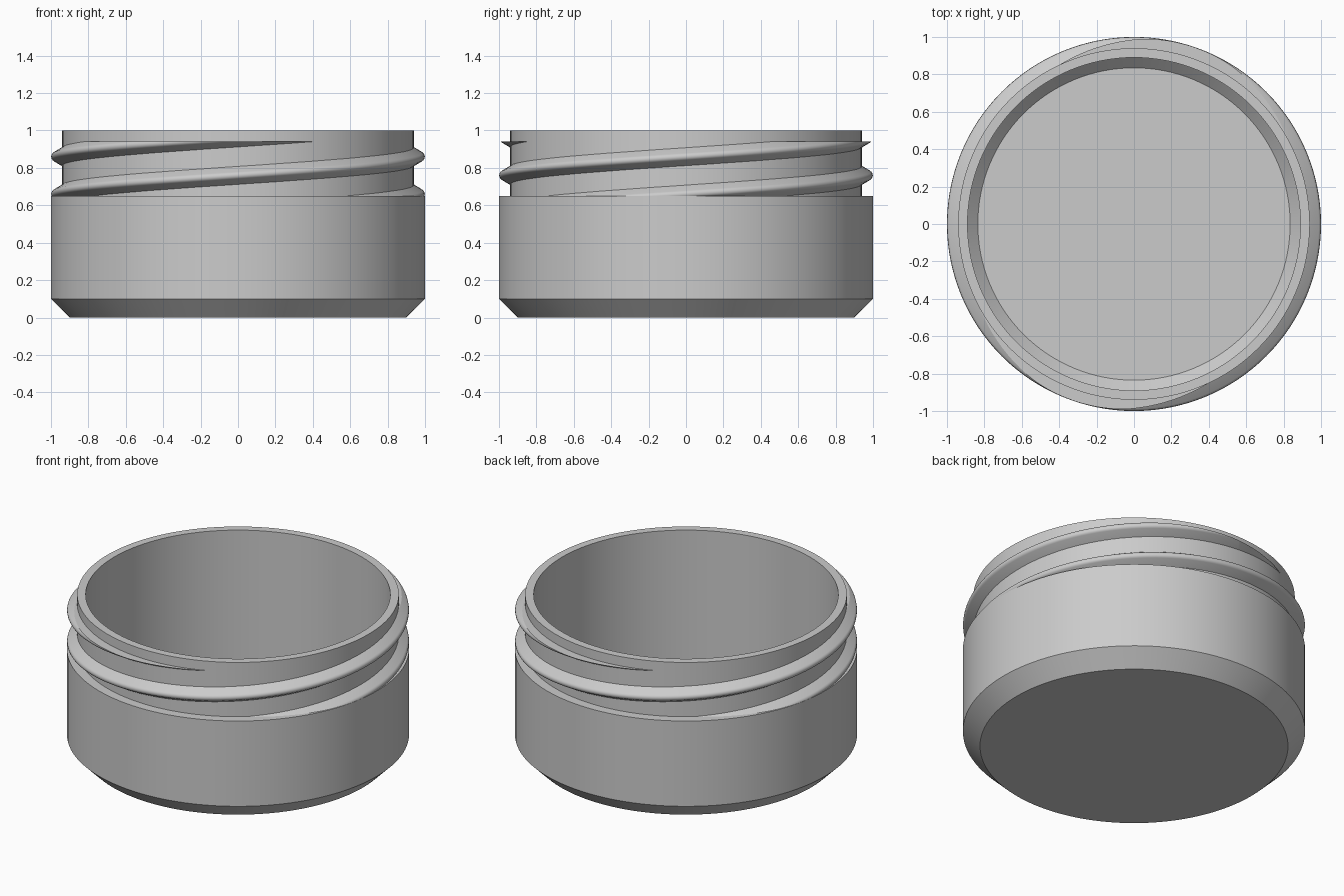
import bpy
import bmesh
from math import sin, cos, pi, radians
from mathutils import Vector

default_cube = bpy.data.objects.get("Cube")
if default_cube:
    bpy.data.objects.remove(default_cube, do_unlink=True)

SEGMENTS = 128
SHOULDER_Z = 0.65    # top of the wide body
THREAD_TOP_Z = 0.94  # threads are trimmed flat here
LEAD = 0.4           # rise of a thread per full turn

gray = bpy.data.materials.new("light_gray")
gray.use_nodes = True
gray.diffuse_color = (0.6, 0.6, 0.6, 1)
gray.node_tree.nodes["Principled BSDF"].inputs["Base Color"].default_value = gray.diffuse_color


def finish(bm, name):
    """Turn a bmesh into a smooth-shaded object with sharp corners kept."""
    bmesh.ops.recalc_face_normals(bm, faces=bm.faces)
    mesh = bpy.data.meshes.new(name)
    bm.to_mesh(mesh)
    bm.free()
    mesh.materials.append(gray)
    obj = bpy.data.objects.new(name, mesh)
    bpy.context.collection.objects.link(obj)
    bpy.ops.object.select_all(action="DESELECT")
    obj.select_set(True)
    bpy.context.view_layer.objects.active = obj
    bpy.ops.object.shade_smooth_by_angle(angle=radians(30))
    return obj


def make_jar():
    # Half section: base, chamfer, shoulder, neck, rim, inner wall, inner chamfer, floor
    section = [(0, 0), (0.9, 0), (1, 0.1), (1, SHOULDER_Z), (0.94, SHOULDER_Z),
               (0.94, 1), (0.89, 1), (0.89, 0.155), (0.835, 0.1), (0, 0.1)]
    bm = bmesh.new()
    verts = [bm.verts.new((r, 0, z)) for r, z in section]
    edges = [bm.edges.new(pair) for pair in zip(verts, verts[1:])]
    bmesh.ops.spin(bm, geom=verts + edges, cent=(0, 0, 0), axis=(0, 0, 1),
                   angle=2 * pi, steps=SEGMENTS)
    bmesh.ops.remove_doubles(bm, verts=bm.verts, dist=0.0001)
    return finish(bm, "jar_body")


def trim(bm, z, direction):
    """Cut away everything beyond a level plane and cap the opening."""
    cut = bmesh.ops.bisect_plane(
        bm, geom=bm.verts[:] + bm.edges[:] + bm.faces[:], dist=0.00001,
        plane_co=(0, 0, z), plane_no=Vector((0, 0, direction)), clear_outer=True)
    rim = [e for e in cut["geom_cut"] if isinstance(e, bmesh.types.BMEdge)]
    bmesh.ops.holes_fill(bm, edges=rim, sides=0)


def make_thread(name, turn):
    # Ridge section: straight flanks buried in the neck, round crest
    crest = [radians(a) for a in (-59, -40, -20, 0, 20, 40, 59)]
    section = [(0.92, -0.06)]
    section += [(0.977 + 0.022 * cos(a), 0.022 * sin(a)) for a in crest]
    section += [(0.92, 0.06)]

    # Sweep the section up a right-handed helix
    bm = bmesh.new()
    start_z, end_z = 0.58, 1.01
    steps = int((end_z - start_z) / LEAD * SEGMENTS)
    rings = []
    for i in range(steps + 1):
        rise = i / SEGMENTS * LEAD
        angle = turn + pi + 2 * pi * (start_z + rise - 0.66) / LEAD
        rings.append([bm.verts.new((r * cos(angle), r * sin(angle), start_z + rise + z))
                      for r, z in section])
    count = len(section)
    for low, high in zip(rings, rings[1:]):
        for j in range(count):
            k = (j + 1) % count
            bm.faces.new((low[j], low[k], high[k], high[j]))
    bm.faces.new(rings[0])
    bm.faces.new(rings[-1])

    trim(bm, THREAD_TOP_Z, 1)
    trim(bm, SHOULDER_Z - 0.005, -1)
    return finish(bm, name)


make_jar()
# Two identical thread starts, half a turn apart
make_thread("screw_thread_first", 0)
make_thread("screw_thread_second", pi)
